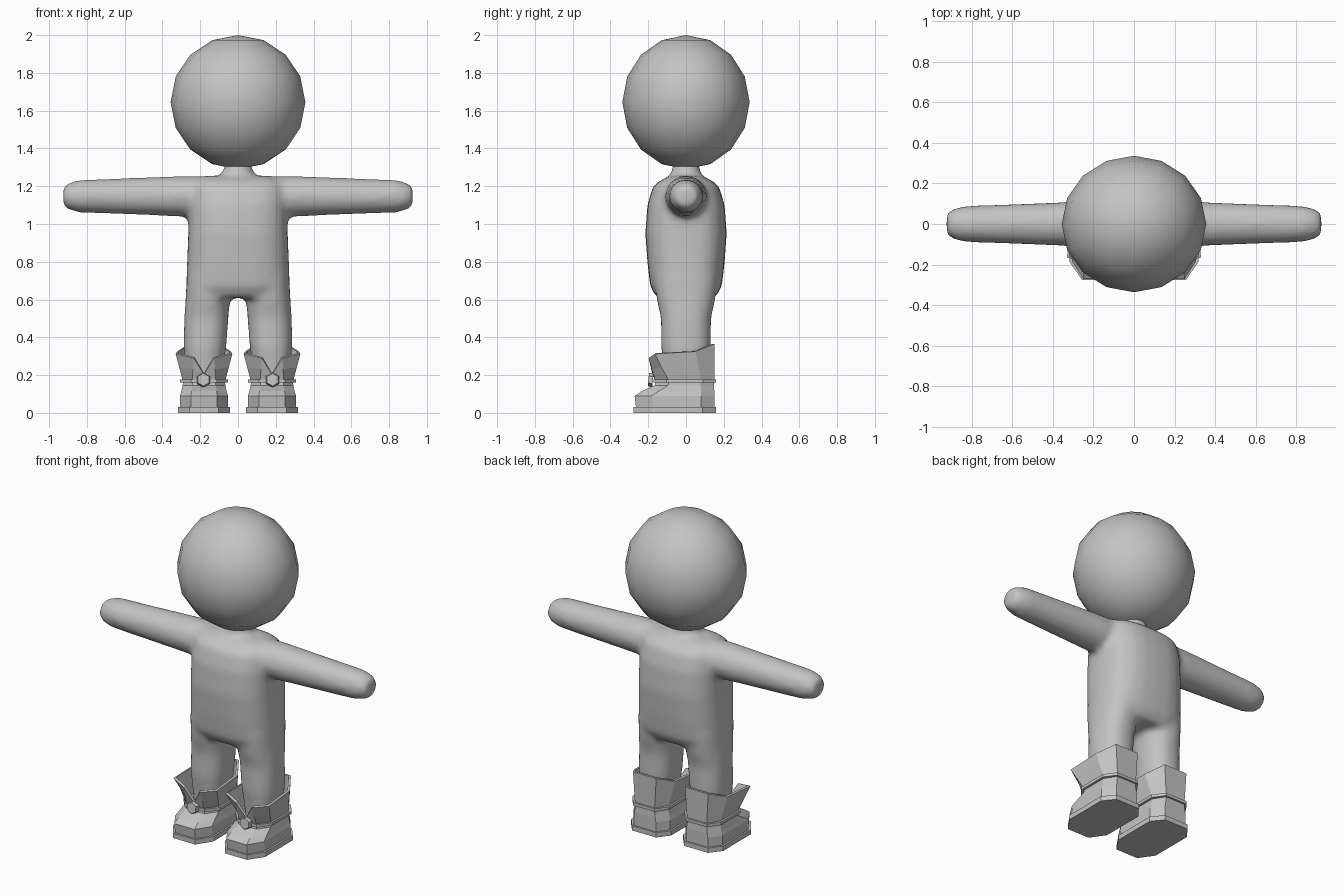
import bpy, bmesh, math
from mathutils import Matrix, Vector

if "Cube" in bpy.data.objects:
    bpy.data.objects.remove(bpy.data.objects["Cube"])

grey = bpy.data.materials.new("plain grey")
grey.diffuse_color = (0.55, 0.55, 0.55, 1)
grey.use_nodes = True
grey.node_tree.nodes["Principled BSDF"].inputs["Base Color"].default_value = grey.diffuse_color
BOOT_X = 0.18


def loft(bm, rings, cap=True):
    """Skin a list of equal-length point rings."""
    rows = [[bm.verts.new(p) for p in r] for r in rings]
    n = len(rows[0])
    for a, b in zip(rows, rows[1:]):
        for i in range(n):
            j = (i + 1) % n
            bm.faces.new((a[i], a[j], b[j], b[i]))
    if cap:
        bm.faces.new(rows[0][::-1])
        bm.faces.new(rows[-1])


def finish(bm, name, mirror=False):
    me = bpy.data.meshes.new(name)
    bm.to_mesh(me)
    bm.free()
    me.materials.append(grey)
    ob = bpy.data.objects.new(name, me)
    bpy.context.collection.objects.link(ob)
    if mirror:
        ob.modifiers.new("mirror", 'MIRROR').use_mirror_merge = False
    return ob


def oval(rx, ry, e=2.0, n=24):
    """Superellipse outline."""
    pts = []
    for i in range(n):
        c, s = math.cos(math.tau * i / n), math.sin(math.tau * i / n)
        pts.append((math.copysign(abs(c) ** (2 / e), c) * rx,
                    math.copysign(abs(s) ** (2 / e), s) * ry))
    return pts


def upright(rows, e=2.0, side=1):
    """Horizontal rings from (z, centre x, half width, half depth)."""
    return [[(cx * side + x, y, z) for x, y in oval(rx, ry, e)] for z, cx, rx, ry in rows]


# Head
bm = bmesh.new()
bmesh.ops.create_uvsphere(bm, u_segments=16, v_segments=8, radius=1,
                          matrix=Matrix.Translation((0, 0, 1.645)) @ Matrix.Diagonal((0.357, 0.337, 0.355, 1)))
for f in bm.faces:
    f.smooth = True
finish(bm, "head")

# Body: torso, neck, arms and legs fused into one smooth skin
bm = bmesh.new()
loft(bm, upright([(0.61, 0, 0.265, 0.155), (0.67, 0, 0.274, 0.19), (0.8, 0, 0.27, 0.205),
                  (0.95, 0, 0.264, 0.216), (1.1, 0, 0.262, 0.205), (1.2, 0, 0.255, 0.175),
                  (1.235, 0, 0.23, 0.13), (1.255, 0, 0.17, 0.08)], 2.7))
loft(bm, upright([(1.2, 0, 0.1, 0.1), (1.255, 0, 0.085, 0.08), (1.33, 0, 0.068, 0.068)]))
arm = [(0.925, 0.05), (0.9, 0.07), (0.84, 0.087), (0.6, 0.096), (0.3, 0.108)]
arm = [(-x, r) for x, r in arm] + [(x, r) for x, r in reversed(arm)]
loft(bm, [[(x, y, 1.147 + z) for y, z in oval(r * 1.03, r, 2, 16)] for x, r in arm])
for side in (-1, 1):
    loft(bm, upright([(0.06, 0.18, 0.09, 0.1), (0.24, 0.178, 0.1, 0.12), (0.35, 0.175, 0.113, 0.132),
                      (0.5, 0.168, 0.117, 0.133), (0.6, 0.16, 0.118, 0.155),
                      (0.72, 0.155, 0.118, 0.17)], 2.3, side))
body = finish(bm, "body")
m = body.modifiers.new("fuse", 'REMESH')
m.mode, m.voxel_size, m.use_smooth_shade = 'VOXEL', 0.018, True
m = body.modifiers.new("soften", 'SMOOTH')
m.factor, m.iterations = 0.5, 7


def boot_ring(z, w, yf, yb, cf=0.09, cb=0.07):
    """Nine-point boot outline, front centre first."""
    half = [(0.55 * w, yf), (w, yf + cf), (w, yb - cb), (0.6 * w, yb)]
    pts = [(0, yf)] + half + [(-x, y) for x, y in reversed(half)]
    return [(BOOT_X + x, y, z) for x, y in pts]


# Soles
bm = bmesh.new()
loft(bm, [boot_ring(0, 0.138, -0.277, 0.158), boot_ring(0.03, 0.138, -0.277, 0.158)])
finish(bm, "sole", True)

# Feet of the boots
bm = bmesh.new()
loft(bm, [boot_ring(0.03, 0.127, -0.265, 0.15), boot_ring(0.09, 0.127, -0.272, 0.15),
          boot_ring(0.115, 0.12, -0.235, 0.15), boot_ring(0.145, 0.113, -0.165, 0.148, 0.07),
          boot_ring(0.17, 0.111, -0.16, 0.148, 0.07)])
finish(bm, "boot_foot", True)

# Ankle bands
bm = bmesh.new()
loft(bm, [boot_ring(0.16, 0.126, -0.172, 0.16, 0.07), boot_ring(0.178, 0.126, -0.172, 0.16, 0.07)])
finish(bm, "ankle_band", True)

# Flared, open cuffs with a notch at the front and a tall back
half = [(0.055, -0.198, 0.29), (0.15, -0.165, 0.312), (0.143, 0.05, 0.325), (0.08, 0.152, 0.365)]
top = [(0, -0.178, 0.205)] + half + [(-x, y, z) for x, y, z in reversed(half)]
top = [(BOOT_X + x, y, z) for x, y, z in top]
low = boot_ring(0.172, 0.113, -0.163, 0.15, 0.07)
mid = [tuple(Vector(a).lerp(Vector(b), 0.5)) for a, b in zip(low, top)]
bm = bmesh.new()
loft(bm, [low, mid, top], cap=False)
cuff = finish(bm, "boot_cuff", True)
m = cuff.modifiers.new("thickness", 'SOLIDIFY')
m.thickness, m.offset = 0.014, -1

# Hexagonal studs at the notch
bm = bmesh.new()
bmesh.ops.create_cone(bm, cap_ends=True, segments=6, radius1=0.04, radius2=0.034, depth=0.024,
                      matrix=Matrix.Translation((BOOT_X + 0.003, -0.187, 0.175)) @ Matrix.Rotation(math.radians(84), 4, 'X'))
finish(bm, "stud", True)
